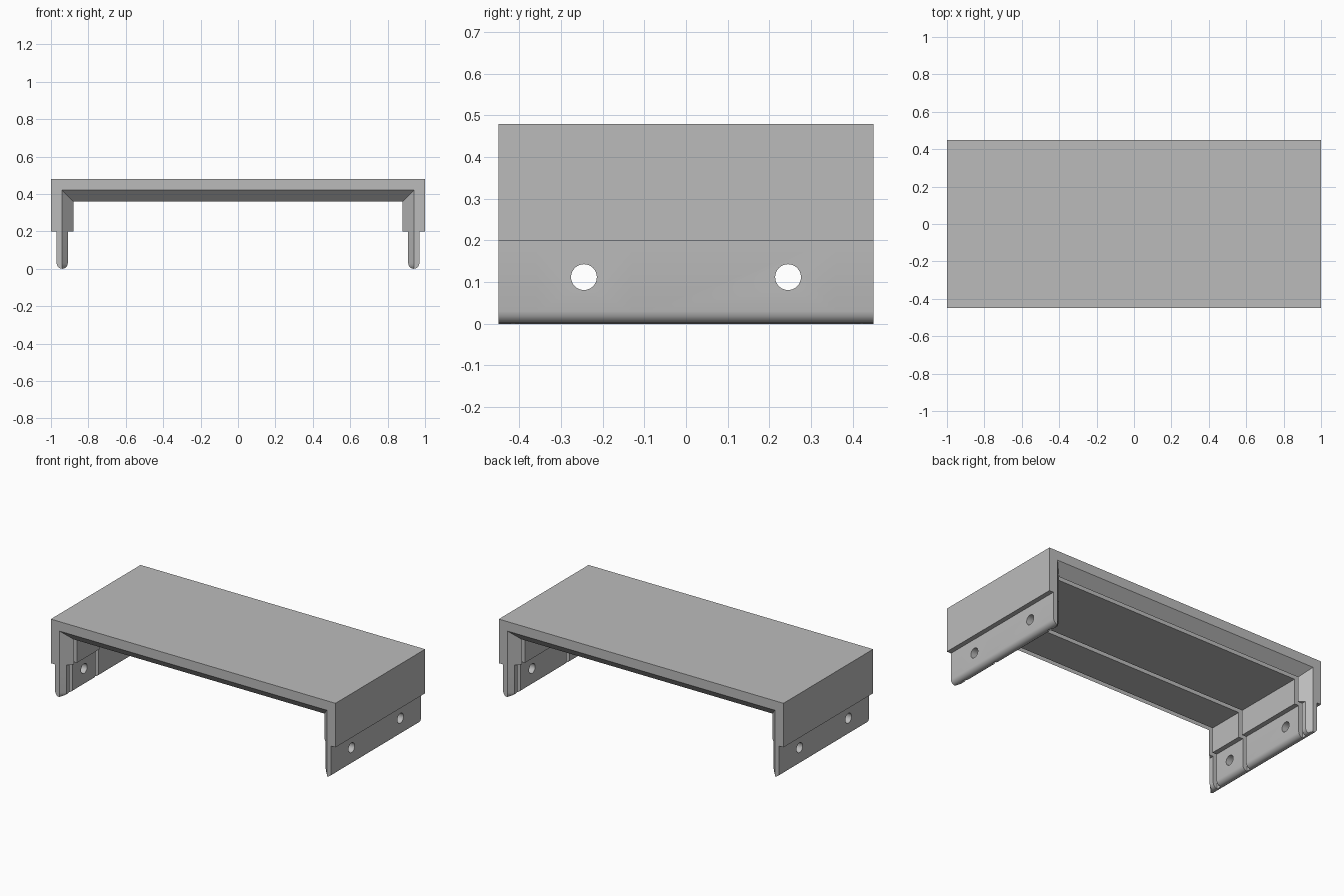
import bpy, bmesh, math

cube = bpy.data.objects.get("Cube")
if cube:
    bpy.data.objects.remove(cube, do_unlink=True)

# Main dimensions
W, TOP, LEDGE = 1.0, 0.48, 0.2      # half width, top height, underside of the thick walls
THIN_X, THIN_Z = 0.94, 0.42         # inner surface at the rims and in the slots
TONGUE, R = 0.94, 0.03              # tongue centre line and half thickness
STEP = 0.06                         # extra wall thickness between the slots
SLOT = 0.03
ARC = 8

grey = bpy.data.materials.new("plain grey")
grey.use_nodes = True
colour = (0.5, 0.5, 0.5, 1)
grey.diffuse_color = colour
grey.node_tree.nodes["Principled BSDF"].inputs["Base Color"].default_value = colour


def half_profile(d):
    """Right half of the section, from top corner to inner corner, thickened by d."""
    limit = TONGUE - min(d, R)
    pts = [(W, TOP), (W, LEDGE), (TONGUE + R, LEDGE)]
    for i in range(ARC + 1):
        a = math.pi * i / ARC
        pts.append((max(limit, TONGUE + R * math.cos(a)), R - R * math.sin(a)))
    pts += [(limit, LEDGE), (THIN_X - d, LEDGE), (THIN_X - d, THIN_Z - d)]
    return pts


def section(d):
    right = half_profile(d)
    return right + [(-x, z) for x, z in reversed(right)]


# Stations along the depth: chamfered rims, thick walls and three slots
END = 0.45
stations = [(-END, 0), (-END + R, R), (-END + STEP, STEP)]
for y in (-0.39, -0.13, 0.36):
    stations += [(y, STEP), (y, 0), (y + SLOT, 0), (y + SLOT, STEP)]
stations += [(END - STEP, STEP), (END - R, R), (END, 0)]

# Cover shell lofted through the stations
bm = bmesh.new()
rings = [[bm.verts.new((x, y, z)) for x, z in section(d)] for y, d in stations]
n = len(rings[0])
for a, b in zip(rings, rings[1:]):
    for i in range(n):
        j = (i + 1) % n
        bm.faces.new((a[i], a[j], b[j], b[i]))
bm.faces.new(rings[0])
bm.faces.new(rings[-1][::-1])
bmesh.ops.remove_doubles(bm, verts=bm.verts, dist=1e-5)
bmesh.ops.dissolve_degenerate(bm, edges=bm.edges, dist=1e-5)
bmesh.ops.recalc_face_normals(bm, faces=bm.faces)
mesh = bpy.data.meshes.new("cover_shell")
bm.to_mesh(mesh)
bm.free()
mesh.materials.append(grey)
cover = bpy.data.objects.new("cover_shell", mesh)
bpy.context.collection.objects.link(cover)

# Fixing holes through both tongues
for y in (-0.245, 0.245):
    bpy.ops.mesh.primitive_cylinder_add(vertices=32, radius=0.031, depth=2.2,
                                        location=(0, y, 0.112),
                                        rotation=(0, math.pi / 2, 0))
    cutter = bpy.context.object
    cutter.name = "hole_cutter"
    cutter.hide_render = True
    cutter.data.materials.append(grey)
    cut = cover.modifiers.new("fixing_hole", 'BOOLEAN')
    cut.operation = 'DIFFERENCE'
    cut.solver = 'EXACT'
    cut.object = cutter
    bpy.context.view_layer.objects.active = cover
    bpy.ops.object.modifier_apply(modifier=cut.name)
    bpy.data.objects.remove(cutter, do_unlink=True)

# Smooth the rounded tongue tips and holes, keep the other edges sharp
bpy.ops.object.select_all(action='DESELECT')
cover.select_set(True)
bpy.context.view_layer.objects.active = cover
bpy.ops.object.shade_smooth_by_angle(angle=math.radians(30))
